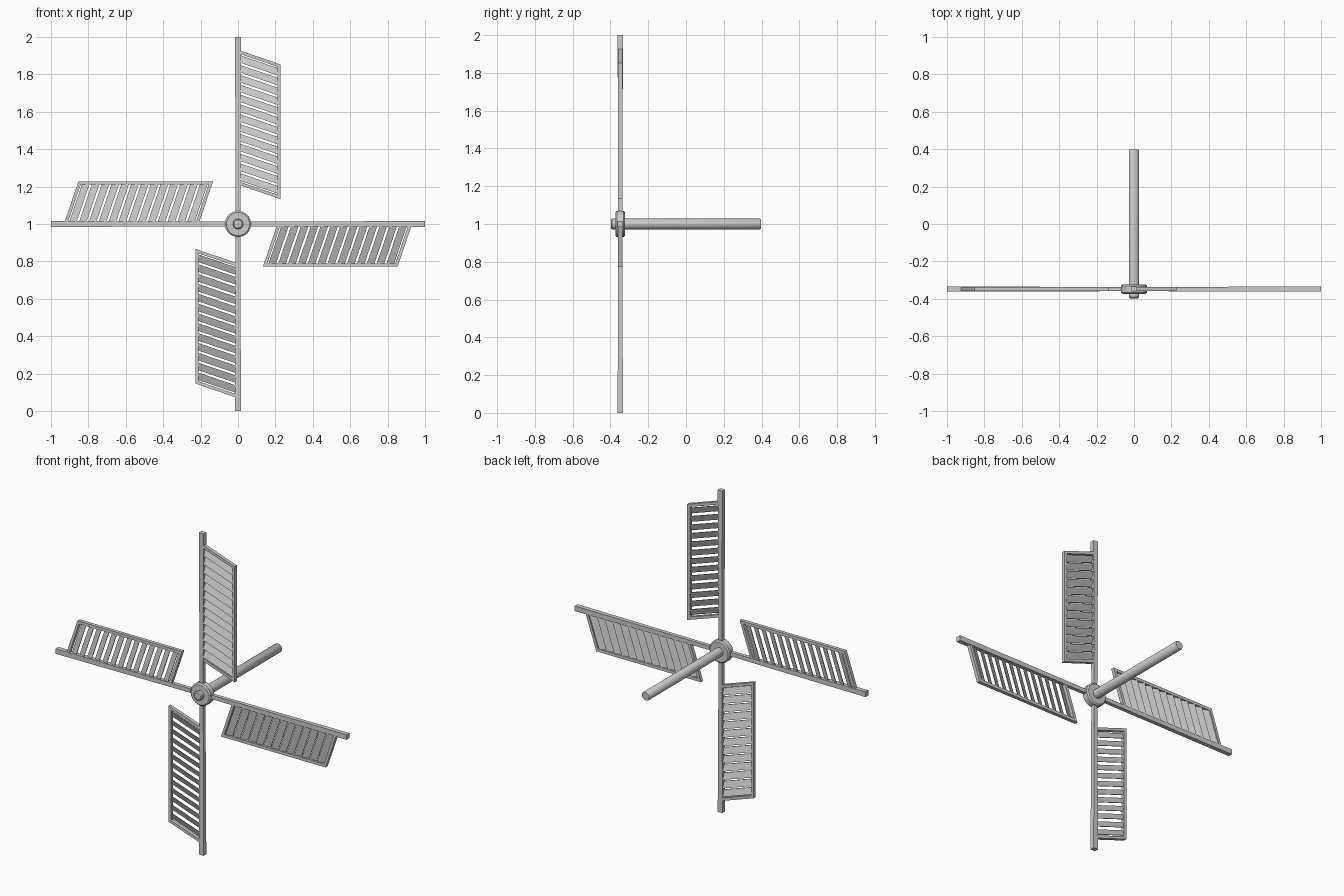
import bpy, bmesh, math
from mathutils import Matrix, Vector

if "Cube" in bpy.data.objects:
    bpy.data.objects.remove(bpy.data.objects["Cube"])

HUB = Vector((0, -0.348, 1))


def finish(name, bm, smooth=False):
    bmesh.ops.recalc_face_normals(bm, faces=bm.faces)
    mesh = bpy.data.meshes.new(name)
    bm.to_mesh(mesh)
    bm.free()
    ob = bpy.data.objects.new(name, mesh)
    bpy.context.collection.objects.link(ob)
    if smooth:
        bpy.context.view_layer.objects.active = ob
        ob.select_set(True)
        bpy.ops.object.shade_smooth_by_angle(angle=math.radians(35))
        ob.select_set(False)
    return ob


def lathe(name, profile, segs=24):
    """Revolve (radius, y) points around the axle line."""
    bm = bmesh.new()
    rings = []
    for r, y in profile:
        rings.append([bm.verts.new((r * math.cos(2 * math.pi * i / segs), y,
                                    1 + r * math.sin(2 * math.pi * i / segs)))
                      for i in range(segs)])
    for a, b in zip(rings, rings[1:]):
        for i in range(segs):
            j = (i + 1) % segs
            bm.faces.new((a[i], a[j], b[j], b[i]))
    bm.faces.new(rings[0])
    bm.faces.new(rings[-1])
    return finish(name, bm, True)


def loft(bm, start, end):
    """Closed bar between two four-point cross-sections."""
    a = [bm.verts.new(p) for p in start]
    b = [bm.verts.new(p) for p in end]
    bm.faces.new(a)
    bm.faces.new(b)
    for i in range(4):
        j = (i + 1) % 4
        bm.faces.new((a[i], a[j], b[j], b[i]))


def place(name, bm, k):
    # sails repeat by quarter turns about the axle
    bmesh.ops.transform(bm, verts=bm.verts,
                        matrix=Matrix.Translation(HUB) @ Matrix.Rotation(k * math.pi / 2, 4, 'Y'))
    return finish(name, bm)


# axle and hub
lathe("axle", [(0.022, -0.397), (0.028, -0.391), (0.028, 0.391), (0.024, 0.397)])
lathe("hub", [(0.062, -0.373), (0.07, -0.366), (0.07, -0.331), (0.062, -0.324)])

SLOPE = -0.34            # sideways drop of the slanted sail
X0, X1 = 0.008, 0.228    # sail inner and outer edges
Z0, Z1 = 0.208, 0.928    # sail ends where it meets the arm
W, D = 0.018, 0.011      # frame width and half depth
SLATS = 13


def section(x, za, zb, ya, yb, t):
    s = SLOPE * (x - X0)
    return [(x, ya - t, za + s), (x, yb - t, zb + s), (x, yb + t, zb + s), (x, ya + t, za + s)]


for k in range(4):
    # tapered arm
    bm = bmesh.new()
    sq = [(-1, -1), (1, -1), (1, 1), (-1, 1)]
    loft(bm, [(0.012 * x, 0.011 * y, 0.0) for x, y in sq],
         [(0.016 * x, 0.014 * y, 1.0) for x, y in sq])
    place(f"arm_{k + 1}", bm, k)

    # slanted frame: two rails and an outer bar
    bm = bmesh.new()
    for z in (Z0, Z1 - W):
        rows = []
        for x in (X0, X1):
            s = SLOPE * (x - X0)
            rows.append([(x, -D, z + s), (x, -D, z + W + s), (x, D, z + W + s), (x, D, z + s)])
        loft(bm, *rows)
    rows = []
    for x in (X1 - W, X1):
        s = SLOPE * (x - X0)
        rows.append([(x, -D, Z0 + s), (x, -D, Z1 + s), (x, D, Z1 + s), (x, D, Z0 + s)])
    loft(bm, *rows)
    place(f"sail_frame_{k + 1}", bm, k)

    # tilted louvre slats, outer edge set back
    bm = bmesh.new()
    pitch = (Z1 - Z0 - 2 * W) / SLATS
    for i in range(SLATS):
        zc = Z0 + W + pitch * (i + 0.5)
        loft(bm, section(X0, zc - 0.020, zc + 0.020, -0.008, 0.008, 0.0025),
             section(X1 - W / 2, zc - 0.020, zc + 0.020, -0.008, 0.008, 0.0025))
    place(f"sail_slats_{k + 1}", bm, k)
